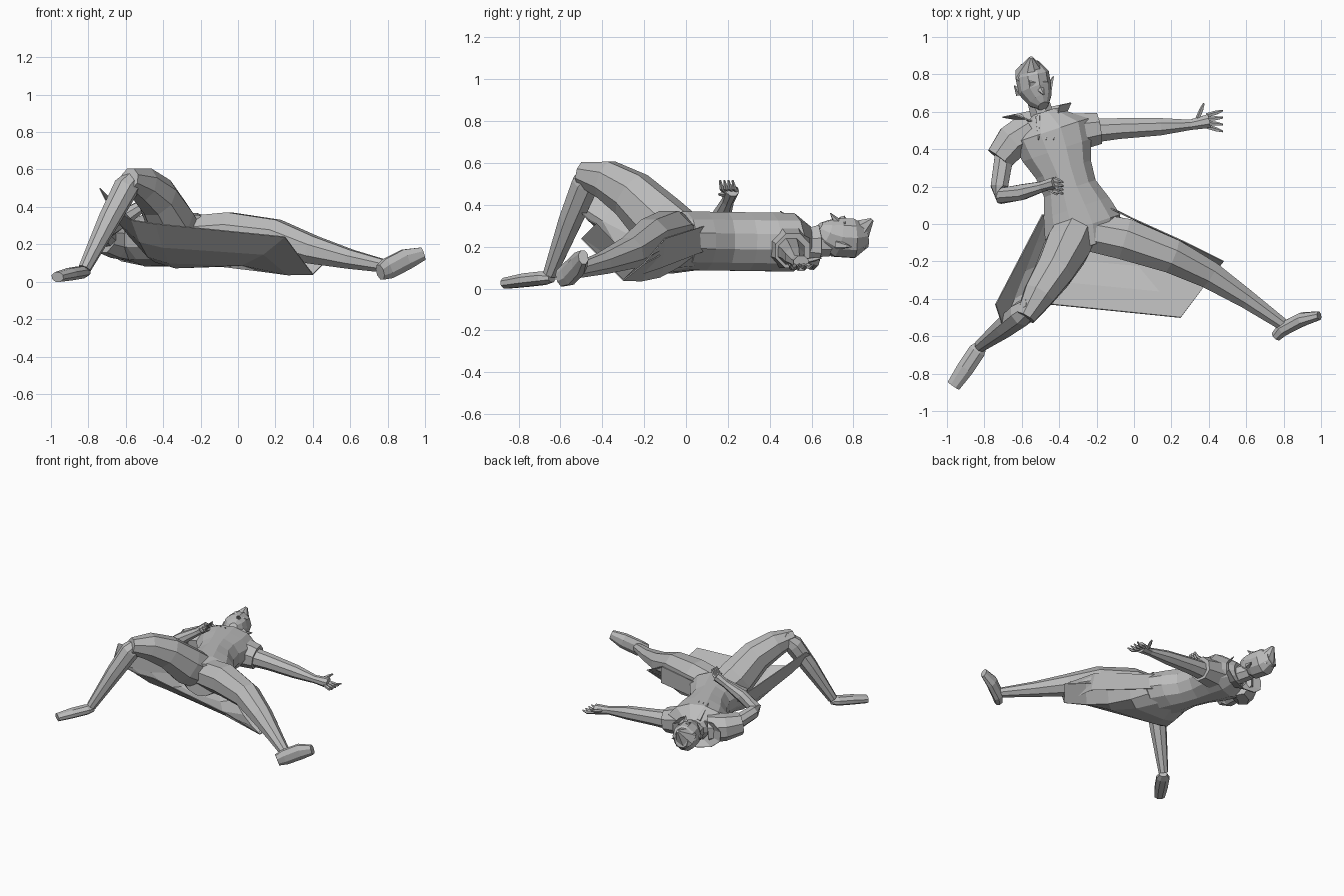
import bpy
import math
from mathutils import Vector

if "Cube" in bpy.data.objects:
    bpy.data.objects.remove(bpy.data.objects["Cube"])

UP = Vector((0, 0, 1))


def make_material(name, colour):
    mat = bpy.data.materials.new(name)
    mat.use_nodes = True
    mat.diffuse_color = colour
    shader = mat.node_tree.nodes["Principled BSDF"]
    shader.inputs["Base Color"].default_value = colour
    return mat


grey = make_material("plain grey", (0.5, 0.5, 0.5, 1))


def make_object(name, verts, faces):
    mesh = bpy.data.meshes.new(name)
    mesh.from_pydata(verts, [], faces)
    mesh.materials.append(grey)
    obj = bpy.data.objects.new(name, mesh)
    bpy.context.collection.objects.link(obj)
    return obj


def loft(name, stations, height=lambda radius: radius, hint=UP, sides=8):
    """Skin rings along a path; each station is x, y, z, radius."""
    centres = [Vector(station[:3]) for station in stations]
    last = len(stations) - 1
    verts, faces = [], []
    for i, centre in enumerate(centres):
        along = centres[min(i + 1, last)] - centres[max(i - 1, 0)]
        side = along.cross(hint).normalized()
        up = side.cross(along).normalized()
        radius = stations[i][3]
        for k in range(sides):
            angle = math.tau * (k + 0.5) / sides
            verts.append(centre + side * radius * math.cos(angle)
                         + up * height(radius) * math.sin(angle))
    for i in range(last):
        for k in range(sides):
            a = i * sides + k
            b = i * sides + (k + 1) % sides
            faces.append((a, a + sides, b + sides, b))
    faces.append(tuple(range(sides)))
    faces.append(tuple(reversed(range(last * sides, len(verts)))))
    return make_object(name, verts, faces)


def sheet(name, rows):
    """Thin cloth panel through rows of points."""
    cols = len(rows[0])
    verts = [point for row in rows for point in row]
    faces = []
    for r in range(len(rows) - 1):
        for c in range(cols - 1):
            a = r * cols + c
            faces.append((a, a + 1, a + cols + 1, a + cols))
    obj = make_object(name, verts, faces)
    solid = obj.modifiers.new("thickness", "SOLIDIFY")
    solid.thickness = 0.006
    solid.offset = 0


def spike(name, base, tip, radius, sides=5):
    loft(name, [(*base, radius), (*tip, radius / 9)], sides=sides)


def finger(name, root, reach, curl):
    """Two straight joints, the second one bent by the curl."""
    knuckle = root + reach
    tip = knuckle + reach * 0.7 + curl
    loft(name, [(*root, .013), (*knuckle, .012), (*tip, .005)], sides=5)


# Torso, with widths spaced evenly from crotch to neck
crotch, throat = Vector((-.24, -.12, .23)), Vector((-.48, .6, .22))
widths = [.13, .22, .19, .15, .16, .2, .22, .07]
spine = [crotch.lerp(throat, i / (len(widths) - 1)) for i in range(len(widths))]
loft("torso", [(*p, w) for p, w in zip(spine, widths)],
     lambda radius: min(radius, .145), sides=12)
loft("neck", [(-.48, .55, .21, .07), (-.52, .68, .21, .06)])

# Straight left leg
loft("left_leg", [
    (-.25, -.04, .25, .11), (-.05, -.08, .26, .12), (.2, -.17, .24, .1),
    (.4, -.27, .17, .08), (.6, -.4, .12, .055), (.8, -.54, .08, .035),
])
loft("left_foot", [
    (.76, -.6, .05, .03), (.8, -.56, .07, .04),
    (.9, -.51, .12, .04), (.99, -.49, .15, .025),
], lambda radius: radius * 1.5)

# Raised right leg
loft("right_thigh", [
    (-.31, -.03, .25, .12), (-.36, -.13, .32, .13), (-.43, -.26, .45, .11),
    (-.51, -.38, .52, .09), (-.58, -.5, .55, .055),
], lambda radius: radius * 1.1)
loft("right_shin", [
    (-.54, -.43, .57, .05), (-.6, -.48, .5, .07),
    (-.69, -.55, .33, .06), (-.82, -.65, .07, .035),
])
loft("right_foot", [
    (-.81, -.64, .05, .03), (-.84, -.68, .05, .05),
    (-.9, -.77, .04, .05), (-.965, -.865, .025, .04),
], lambda radius: radius * 0.7)

# Long coat skirt: a waist arc blended to the hem, sagging in between
# and lifted over the raised leg
hem = [Vector(p) for p in (
    (-.74, -.43, .5), (-.7, -.55, .42), (-.57, -.47, .33), (-.44, -.43, .31),
    (.25, -.5, .24), (.4, -.3, .04), (.48, -.2, .12))]
ROWS = 5
skirt = []
for r in range(ROWS):
    t = r / (ROWS - 1)
    row = []
    for k, corner in enumerate(hem):
        angle = math.pi * k / (len(hem) - 1)
        waist = Vector((-.3 - .19 * math.cos(angle), .05, .25 - .16 * math.sin(angle)))
        sag = .1 * math.sin(math.pi * t) * math.sin(angle)
        row.append(waist.lerp(corner, t) - UP * sag)
    skirt.append(row)
sheet("coat_skirt", skirt)
sheet("coat_left_flap", [[(-.14, .09, .3), (-.13, .09, .18)],
                         [(.28, -.1, .24), (.3, -.12, .1)],
                         [(.48, -.2, .12), (.4, -.3, .04)]])

# Sleeves and arms
loft("left_sleeve", [(-.38, .48, .21, .12), (-.19, .51, .18, .09)])
loft("left_arm", [
    (-.22, .5, .18, .07), (-.08, .51, .17, .06), (.14, .52, .15, .05),
    (.3, .53, .13, .03), (.4, .55, .12, .04),
])
loft("right_sleeve", [(-.55, .5, .21, .11), (-.65, .44, .22, .1), (-.72, .35, .23, .08)])
loft("right_arm", [
    (-.69, .39, .23, .055), (-.72, .2, .26, .05), (-.71, .15, .27, .045),
    (-.6, .17, .35, .045), (-.49, .2, .42, .03), (-.42, .22, .47, .035),
])

# Fingers: the left hand fans out, the right hand curls up
left_palm, right_palm = Vector((.39, .55, .11)), Vector((-.43, .21, .47))
for i in range(4):
    spread = (i - 1.5) * .02
    row = Vector((0, spread, 0))
    finger(f"left_finger_{i}", left_palm + row, Vector((.05, spread / 2, -.01)), UP * .02)
    finger(f"right_finger_{i}", right_palm + row, Vector((.03, -.01, .01)), UP * .03)
finger("left_thumb", Vector((.34, .56, .13)), Vector((.02, .05, .01)), UP * 0)
finger("right_thumb", Vector((-.46, .19, .45)), Vector((.03, -.02, 0)), UP * 0)

# Head lying back, turned a little to its left
loft("head", [
    (-.485, .63, .29, .03), (-.5, .66, .265, .065), (-.53, .72, .245, .09),
    (-.545, .8, .24, .09), (-.56, .86, .25, .05),
], lambda radius: radius * 1.1, Vector((.35, 0, 1)), 10)
spike("nose", (-.5, .72, .32), (-.48, .69, .36), .02)
spike("brow", (-.56, .75, .33), (-.46, .76, .31), .02)
spike("crest_hair", (-.55, .8, .25), (-.55, .89, .33), .09, 8)
spike("right_ear", (-.61, .7, .23), (-.64, .74, .25), .025)
spike("left_ear", (-.46, .72, .21), (-.43, .79, .2), .025)

# Flared collar, open at the throat
inner, outer = [], []
for k in range(9):
    angle = math.radians(130 + k * 35)
    c, s = math.cos(angle), math.sin(angle)
    inner.append((-.48 + .1 * c, .55, .21 + .09 * s))
    outer.append((-.52 + .19 * c, .61 + .04 * c, .21 + .12 * s))
sheet("collar", [inner, outer])

# Throat folds
for i in range(3):
    x = -.51 + i * .04
    spike(f"throat_fold_{i}", (x, .57, .28), (x, .45, .37), .02)
